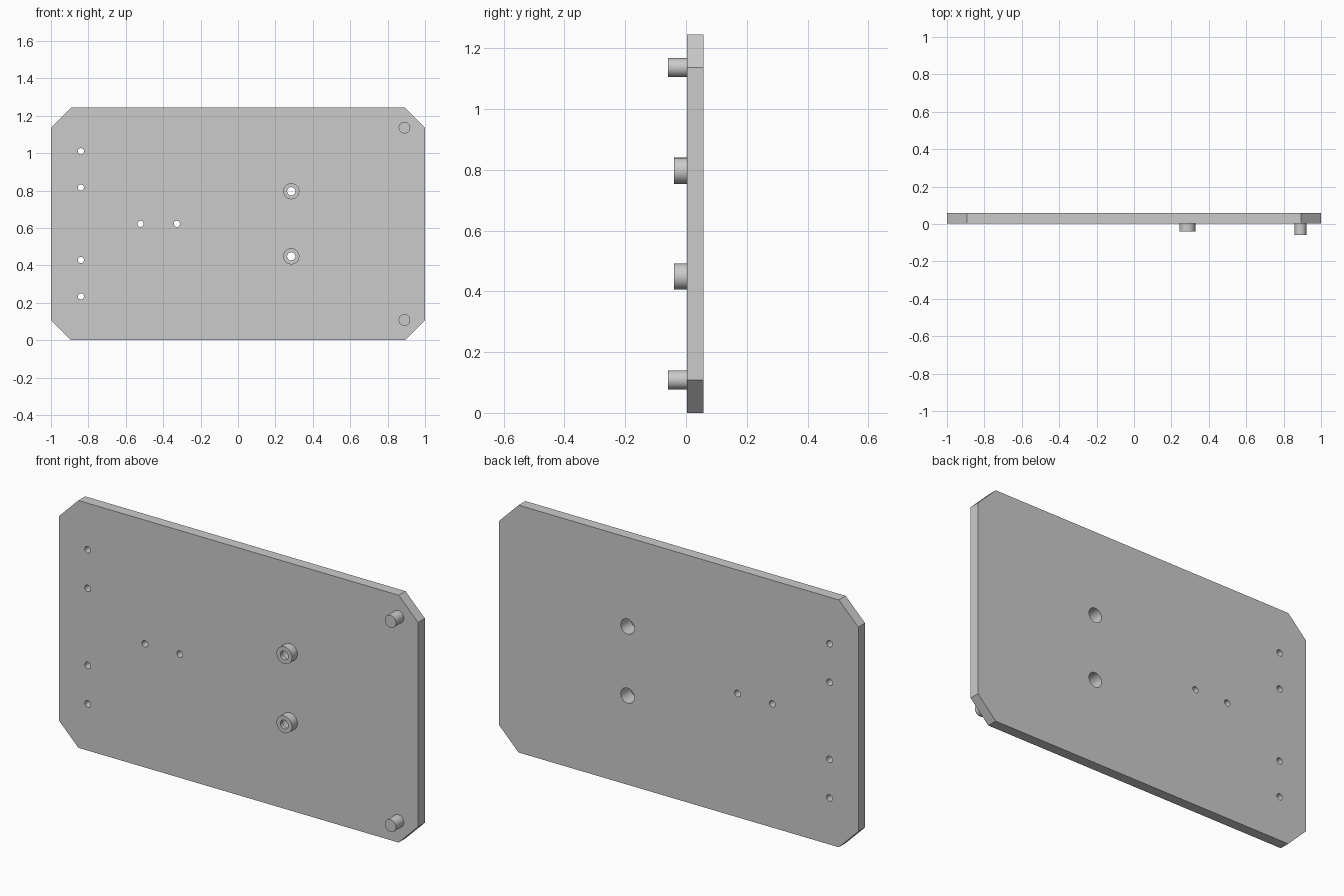
import bpy, bmesh, math
from mathutils import Matrix, Vector

old = bpy.data.objects.get("Cube")
if old:
    bpy.data.objects.remove(old)

FRONT, BACK = 0.004, 0.058
HEIGHT = 1.245
CUT = 0.108
MID = HEIGHT / 2

grey = bpy.data.materials.new("plain grey")
grey.use_nodes = True
colour = (0.6, 0.6, 0.6, 1)
grey.diffuse_color = colour
grey.node_tree.nodes["Principled BSDF"].inputs["Base Color"].default_value = colour


def finish(name, bm):
    bmesh.ops.recalc_face_normals(bm, faces=bm.faces)
    mesh = bpy.data.meshes.new(name)
    bm.to_mesh(mesh)
    bm.free()
    mesh.materials.append(grey)
    obj = bpy.data.objects.new(name, mesh)
    bpy.context.collection.objects.link(obj)
    return obj


def smooth(obj):
    bpy.ops.object.select_all(action='DESELECT')
    obj.select_set(True)
    bpy.context.view_layer.objects.active = obj
    bpy.ops.object.shade_smooth_by_angle(angle=math.radians(30))


def add_rod(bm, x, z, radius, y0, y1):
    place = Matrix.Translation((x, (y0 + y1) / 2, z)) @ Matrix.Rotation(math.pi / 2, 4, 'X')
    bmesh.ops.create_cone(bm, cap_ends=True, segments=48, radius1=radius,
                          radius2=radius, depth=y1 - y0, matrix=place)


def lathe(name, x, z, profile):
    """Revolve (radius, y) points about an axis along y."""
    bm = bmesh.new()
    verts = [bm.verts.new((x + r, y, z)) for r, y in profile]
    edges = [bm.edges.new(pair) for pair in zip(verts, verts[1:])]
    bmesh.ops.spin(bm, geom=verts + edges, cent=(x, 0, z), axis=(0, 1, 0),
                   angle=math.tau, steps=48, use_merge=True)
    bmesh.ops.remove_doubles(bm, verts=bm.verts, dist=0.0001)
    obj = finish(name, bm)
    smooth(obj)


# Plate with clipped corners
bm = bmesh.new()
outline = [(1, CUT), (1, HEIGHT - CUT), (1 - CUT, HEIGHT), (CUT - 1, HEIGHT),
           (-1, HEIGHT - CUT), (-1, CUT), (CUT - 1, 0), (1 - CUT, 0)]
face = bm.faces.new([bm.verts.new((x, FRONT, z)) for x, z in outline])
side = bmesh.ops.extrude_face_region(bm, geom=[face])["geom"]
bmesh.ops.translate(bm, vec=Vector((0, BACK - FRONT, 0)),
                    verts=[v for v in side if isinstance(v, bmesh.types.BMVert)])
plate = finish("plate", bm)

# Holes through the plate: small screw holes and the two wide bores
BORE = 0.038
boss_spots = [(0.285, MID + s * 0.174) for s in (1, -1)]
screw_spots = [(-0.84, MID + d) for d in (-0.388, -0.194, 0.194, 0.388)]
screw_spots += [(-0.521, MID), (-0.327, MID)]
bm = bmesh.new()
for x, z in screw_spots:
    add_rod(bm, x, z, 0.0165, -0.1, 0.1)
for x, z in boss_spots:
    add_rod(bm, x, z, BORE, -0.1, 0.1)
cutter = finish("hole_cutter", bm)
cut = plate.modifiers.new("holes", 'BOOLEAN')
cut.operation = 'DIFFERENCE'
cut.solver = 'EXACT'
cut.object = cutter
bpy.context.view_layer.objects.active = plate
plate.select_set(True)
bpy.ops.object.modifier_apply(modifier=cut.name)
bpy.data.objects.remove(cutter)
smooth(plate)

# Hollow bosses, with a narrow mouth at the front and a wide bore behind
for label, (x, z) in zip(("upper", "lower"), boss_spots):
    lathe(label + "_boss", x, z, [(0.043, FRONT), (0.043, -0.039), (0.022, -0.039),
                                  (0.022, -0.02), (BORE, -0.02), (BORE, FRONT)])

# Solid locating pegs
for label, s in (("upper", 1), ("lower", -1)):
    bm = bmesh.new()
    add_rod(bm, 0.89, MID + s * 0.514, 0.031, -0.059, FRONT + 0.01)
    smooth(finish(label + "_peg", bm))
